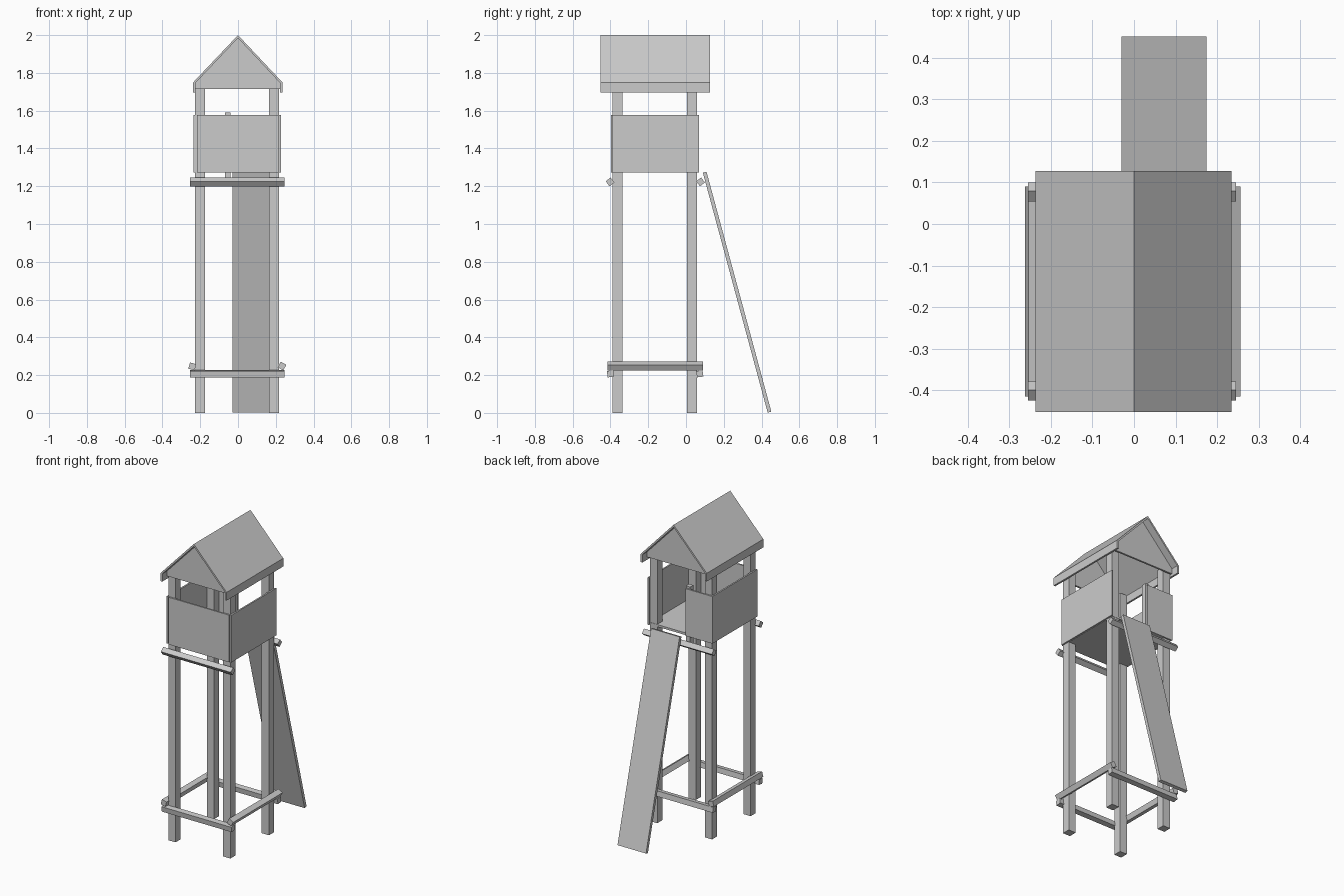
import bpy, bmesh, math
from mathutils import Vector

if "Cube" in bpy.data.objects:
    bpy.data.objects.remove(bpy.data.objects["Cube"])


def mesh_object(name, verts, faces):
    me = bpy.data.meshes.new(name)
    me.from_pydata(verts, [], faces)
    bm = bmesh.new()
    bm.from_mesh(me)
    bmesh.ops.recalc_face_normals(bm, faces=bm.faces)
    bm.to_mesh(me)
    bm.free()
    ob = bpy.data.objects.new(name, me)
    bpy.context.collection.objects.link(ob)
    return ob


def prism_y(name, profile, y0, y1):
    """Extrude an x-z profile along y."""
    n = len(profile)
    verts = [(x, y, z) for y in (y0, y1) for x, z in profile]
    faces = [list(range(n)), list(range(n, 2 * n))]
    faces += [(i, (i + 1) % n, n + (i + 1) % n, n + i) for i in range(n)]
    return mesh_object(name, verts, faces)


def box(name, lo, hi, rot=(0, 0, 0)):
    """Box between two corners, turned about its own centre."""
    lo, hi = Vector(lo), Vector(hi)
    h = (hi - lo) / 2
    verts = [(sx * h.x, sy * h.y, sz * h.z)
             for sx in (-1, 1) for sy in (-1, 1) for sz in (-1, 1)]
    faces = [(0, 1, 3, 2), (4, 6, 7, 5), (0, 4, 5, 1),
             (2, 3, 7, 6), (0, 2, 6, 4), (1, 5, 7, 3)]
    ob = mesh_object(name, verts, faces)
    ob.location = (lo + hi) / 2
    ob.rotation_euler = [math.radians(a) for a in rot]
    return ob


def beam(name, centre, length, axis, size, roll):
    h = [size / 2] * 3
    h[axis] = length / 2
    rot = [0, 0, 0]
    rot[axis] = roll
    c = Vector(centre)
    return box(name, c - Vector(h), c + Vector(h), rot)


# Corner posts
for side, x0 in (("left", -0.227), ("right", 0.165)):
    for end, y0 in (("front", -0.388), ("back", 0.006)):
        box(f"{end}_{side}_post", (x0, y0, 0), (x0 + 0.052, y0 + 0.052, 1.75))

# Cross beams along the front and back, high and low
for end, y_high, y_low in (("front", -0.402, -0.400), ("back", 0.077, 0.073)):
    beam(f"{end}_upper_beam", (-0.005, y_high, 1.223), 0.5, 0, 0.033, 38)
    beam(f"{end}_lower_beam", (-0.005, y_low, 0.207), 0.5, 0, 0.034, 8)

# Low side beams
beam("left_lower_beam", (-0.242, -0.162, 0.246), 0.505, 1, 0.034, 15)
beam("right_lower_beam", (0.233, -0.162, 0.248), 0.505, 1, 0.034, 30)

# Cabin floor and doorway post
box("floor", (-0.225, -0.39, 1.272), (0.215, 0.06, 1.286))
box("doorway_post", (-0.07, 0.025, 1.215), (-0.04, 0.058, 1.59))

# Cabin walls, with a doorway left open at the back
Z0, Z1 = 1.272, 1.577
box("front_wall", (-0.217, -0.398, Z0), (0.215, -0.388, Z1))
box("left_wall", (-0.236, -0.392, Z0), (-0.226, 0.068, Z1))
box("right_wall", (0.217, -0.392, Z0), (0.227, 0.068, Z1))
box("back_wall", (-0.226, 0.058, Z0), (-0.045, 0.068, Z1))

# Roof boards with hanging eaves
prism_y("roof", [(-0.237, 1.75), (0, 2.0), (0.235, 1.75), (0.235, 1.697),
                 (0.223, 1.697), (0.223, 1.747), (0, 1.984),
                 (-0.225, 1.747), (-0.225, 1.697), (-0.237, 1.697)],
        -0.452, 0.127)

# Gable ends
for end, y in (("front", -0.402), ("back", 0.066)):
    prism_y(f"{end}_gable", [(-0.225, 1.714), (0.223, 1.714), (0.223, 1.747),
                             (0, 1.984), (-0.225, 1.747)], y, y + 0.012)

# Leaning ramp up to the doorway
top, foot = Vector((0.072, 0.099, 1.274)), Vector((0.072, 0.442, 0.004))
length = (top - foot).length
c = (top + foot) / 2
tilt = math.degrees(math.atan2(foot.y - top.y, top.z - foot.z))
half = Vector((0.102, 0.010, length / 2))
box("ramp", c - half, c + half, (tilt, 0, 0))
